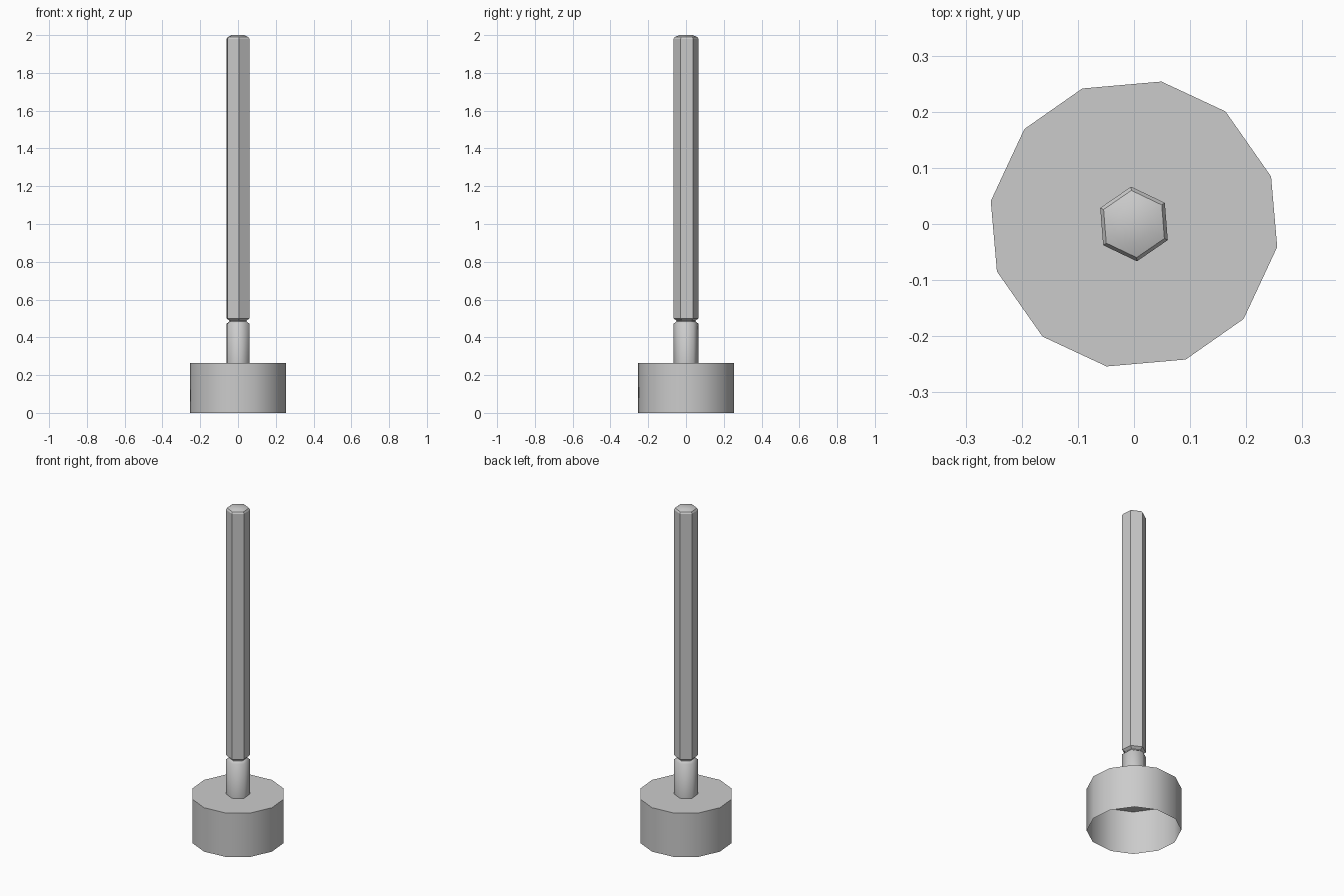
import bpy, bmesh
from math import sin, cos, radians

cube = bpy.data.objects.get("Cube")
if cube:
    bpy.data.objects.remove(cube, do_unlink=True)

steel = bpy.data.materials.new("grey steel")
steel.use_nodes = True
GREY = (0.6, 0.6, 0.6, 1)
steel.diffuse_color = GREY
steel.node_tree.nodes["Principled BSDF"].inputs["Base Color"].default_value = GREY


def lathe(name, angles, profile, smooth, cap_bottom=False, cap_top=False):
    """Stack polygon rings (radius, z) and bridge them into a part."""
    bm = bmesh.new()
    rings = [[bm.verts.new((r * cos(radians(a)), r * sin(radians(a)), z))
              for a in angles] for r, z in profile]
    n = len(angles)
    for low, high in zip(rings, rings[1:]):
        for i in range(n):
            j = (i + 1) % n
            bm.faces.new((low[i], low[j], high[j], high[i]))
    if cap_bottom:
        bm.faces.new(rings[0][::-1])
    if cap_top:
        bm.faces.new(rings[-1])
    mesh = bpy.data.meshes.new(name)
    bm.to_mesh(mesh)
    bm.free()
    mesh.materials.append(steel)
    obj = bpy.data.objects.new(name, mesh)
    bpy.context.collection.objects.link(obj)
    bpy.ops.object.select_all(action="DESELECT")
    obj.select_set(True)
    bpy.context.view_layer.objects.active = obj
    bpy.ops.object.shade_smooth_by_angle(angle=radians(smooth))
    return obj


hexagon = [34.5 + 60 * i for i in range(6)]
twelve = [20 + 30 * i + (0.9 if i % 2 else -0.9) for i in range(12)]
R = 0.0667   # rod radius
NECK = 0.05  # groove radius

# Thin open-bottomed cup
lathe("cup", twelve, [(0.2585, 0), (0.2585, 0.265)], 40, cap_top=True)

# Softly shaded shaft between cup and groove
lathe("shaft", hexagon, [(R, 0.265), (R, 0.472), (NECK, 0.484)], 80)

# Hexagonal rod with chamfered ends and a slightly crowned tip
lathe("hex_rod", hexagon,
      [(NECK, 0.484), (NECK, 0.488), (R, 0.5), (R, 1.98),
       (0.06, 1.99), (0.035, 2.0)], 30, cap_top=True)
